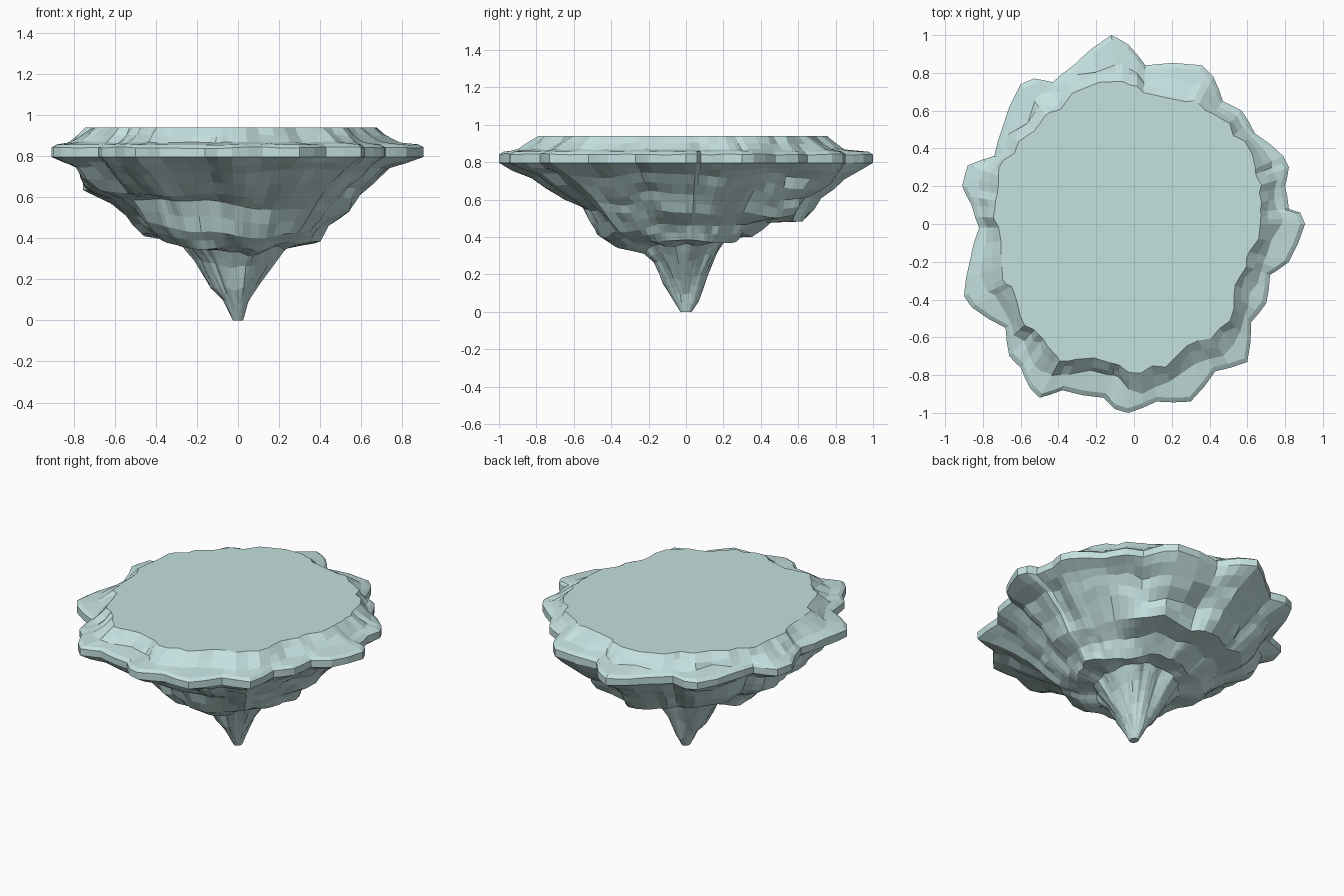
import bpy, bmesh, math
from mathutils import Vector, noise

if "Cube" in bpy.data.objects:
    bpy.data.objects.remove(bpy.data.objects["Cube"])

# Plan outlines: the widest rim and the flat top
RIM = [(.905, 0), (.82, -.2), (.72, -.27), (.70, -.42), (.62, -.52), (.60, -.73), (.43, -.78),
       (.30, -.94), (.12, -.94), (-.03, -1), (-.10, -.98), (-.16, -.92), (-.38, -.88), (-.50, -.92),
       (-.55, -.87), (-.60, -.76), (-.66, -.70), (-.68, -.55), (-.86, -.44), (-.90, -.38),
       (-.87, -.2), (-.82, -.02), (-.86, .1), (-.91, .2), (-.88, .31), (-.74, .36), (-.70, .5),
       (-.60, .74), (-.53, .77), (-.43, .75), (-.32, .84), (-.12, 1), (-.03, .95), (.06, .84),
       (.36, .84), (.42, .78), (.47, .65), (.57, .60), (.64, .48), (.79, .36), (.82, .30),
       (.80, .2), (.82, .08), (.88, .06)]
TOP = [(.67, .02), (.66, .25), (.53, .48), (.36, .64), (.2, .67), (.08, .66), (0, .73), (-.1, .76),
       (-.3, .7), (-.45, .56), (-.6, .45), (-.72, .25), (-.74, .1), (-.70, -.05), (-.7, -.2),
       (-.65, -.35), (-.58, -.5), (-.48, -.62), (-.4, -.72), (-.2, -.71), (-.09, -.72),
       (0, -.8), (.2, -.73), (.3, -.62), (.42, -.6), (.53, -.5), (.54, -.3)]
# Underside profiles (radius, height) toward +x, +y, -x, -y
SIDES = [
    [(.73, .74), (.62, .64), (.56, .53), (.45, .46), (.38, .39), (.23, .36), (.16, .27), (.10, .18), (.05, .10), (.025, 0)],
    [(.80, .70), (.69, .60), (.59, .50), (.45, .48), (.36, .40), (.21, .41), (.17, .34), (.12, .20), (.07, .06), (.03, 0)],
    [(.82, .74), (.76, .63), (.62, .585), (.55, .52), (.46, .43), (.27, .40), (.20, .30), (.13, .16), (.07, .10), (.025, 0)],
    [(.83, .72), (.65, .61), (.53, .57), (.48, .41), (.38, .34), (.22, .33), (.16, .27), (.12, .16), (.08, .09), (.03, 0)]]
MEAN_RIM = [.90, .95, .88, .97]
# Softer ledges between the four main directions
DIAGONAL = [1, 1, 1, .94, .92, 1.1, 1.1, 1, 1, 1]
TAU = math.tau


def polar(points):
    return sorted((math.atan2(y, x) % TAU, math.hypot(x, y)) for x, y in points)


def radius_at(table, a):
    ext = [(table[-1][0] - TAU, table[-1][1])] + table + [(table[0][0] + TAU, table[0][1])]
    for (a0, r0), (a1, r1) in zip(ext, ext[1:]):
        if a0 <= a <= a1:
            return r0 + (r1 - r0) * (a - a0) / max(a1 - a0, 1e-6)
    return table[0][1]


def blend(values, a):
    """Smoothly mix four values given at 0, 90, 180 and 270 degrees."""
    q = a / TAU * 4
    i = int(q) % 4
    t = (1 - math.cos((q - int(q)) * math.pi)) / 2
    return values[i] * (1 - t) + values[(i + 1) % 4] * t


rim, top = polar(RIM), polar(TOP)
angles = []
for i, (a, r) in enumerate(rim):
    nxt = rim[(i + 1) % len(rim)][0] + (TAU if i == len(rim) - 1 else 0)
    angles += [a, ((a + nxt) / 2) % TAU]


def rough(a, k, freq=2.2):
    return noise.noise(Vector((math.cos(a) * freq, math.sin(a) * freq, k * .55 + 3.3)))


def column(a):
    """Radius and height down one slice of the island."""
    R, T = radius_at(rim, a), radius_at(top, a)
    T = min(T, R - .06) + .035 * rough(a, 60, 11)
    gap = R - T
    n, m = rough(a, 9, 6), rough(a, 30, 12)
    pts = [(T, .94), (T + min(.045 + .05 * m, gap * .3), .902 + .015 * n),
           (T + min(.095 + .07 * n, gap * .6), .868 + .012 * m),
           (R - min(.025, gap * .2), .857 + .004 * n), (R, .842 + .008 * n), (R, .797)]
    ratio = R / blend(MEAN_RIM, a) - 1
    diag = math.sin(2 * a) ** 2
    prev = (R, .797)
    for k in range(10):
        r = blend([s[k][0] for s in SIDES], a)
        z = blend([s[k][1] for s in SIDES], a)
        r *= 1 + (DIAGONAL[k] - 1) * diag
        fade = max(0, 1 - k / 5)
        r *= 1 + .6 * fade * ratio
        if k < 9:
            r *= 1 + .10 * rough(a, k) + .06 * rough(a, k, 7)
            z += .035 * rough(a, k + 20, 2.5) * min(1, z * 3)
        mid = ((prev[0] + r) / 2 * (1 + .05 * rough(a, k + 40, 5)), (prev[1] + z) / 2)
        pts += [mid, (r, z)]
        prev = (r, z)
    return pts


# Floating rock island: rings lofted from flat top to pointed base
bm = bmesh.new()
cols = [[bm.verts.new((r * math.cos(a), r * math.sin(a), z)) for r, z in column(a)] for a in angles]
n = len(cols)
for i in range(n):
    c, d = cols[i], cols[(i + 1) % n]
    for j in range(len(c) - 1):
        bm.faces.new((c[j], c[j + 1], d[j + 1], d[j]))
bm.faces.new([c[0] for c in cols])
bm.faces.new([c[-1] for c in reversed(cols)])
bmesh.ops.recalc_face_normals(bm, faces=bm.faces)
mesh = bpy.data.meshes.new("floating_island")
bm.to_mesh(mesh)
bm.free()
island = bpy.data.objects.new("floating_island", mesh)
bpy.context.collection.objects.link(island)

# Pale grey-green stone
stone = bpy.data.materials.new("stone")
stone.diffuse_color = (.55, .75, .74, 1)
stone.use_nodes = True
stone.node_tree.nodes["Principled BSDF"].inputs["Base Color"].default_value = stone.diffuse_color
mesh.materials.append(stone)
